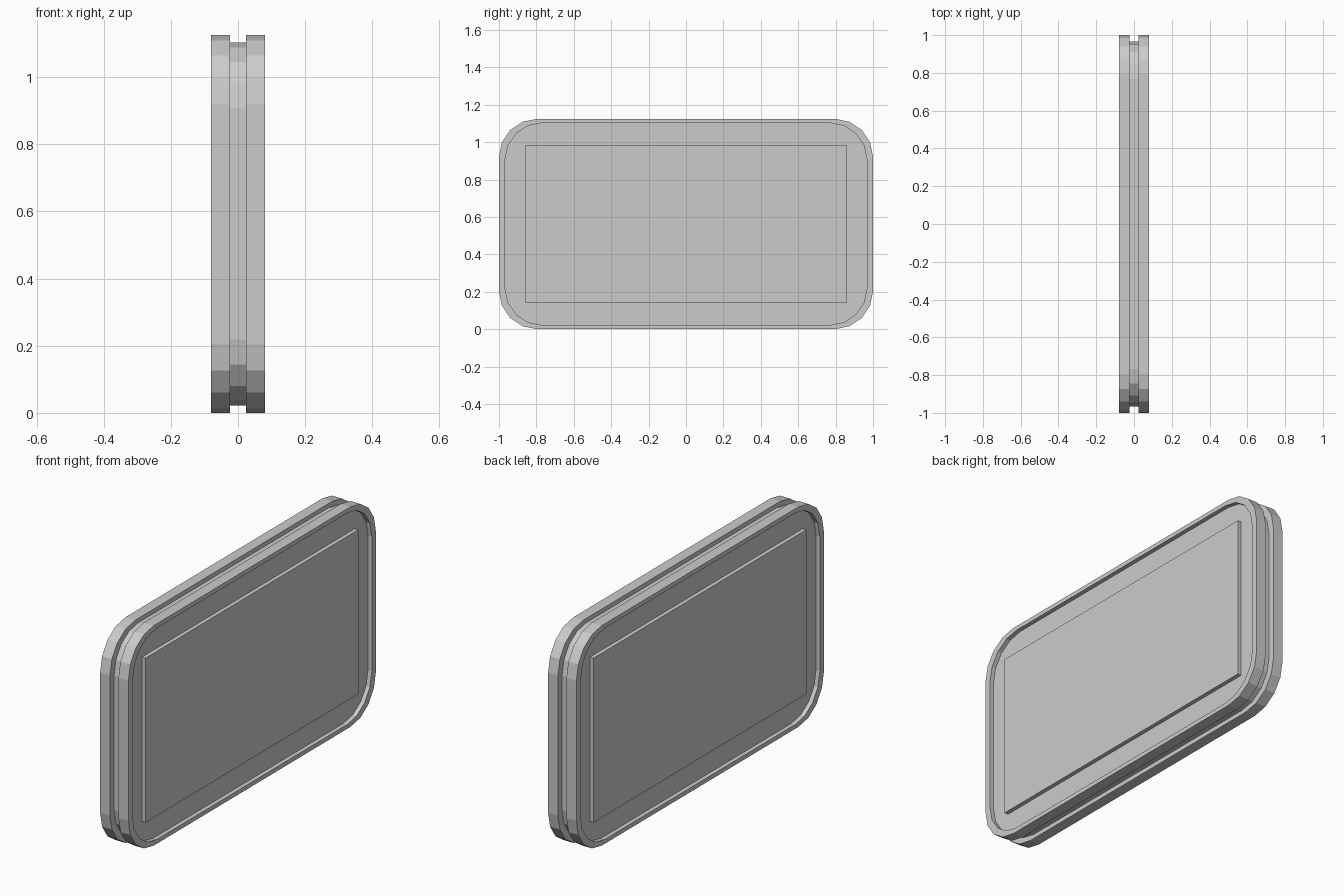
import bpy, bmesh, math

if "Cube" in bpy.data.objects:
    bpy.data.objects.remove(bpy.data.objects["Cube"])

H, R, SEG = 1.125, 0.205, 4        # height, corner radius, corner segments
IY, IZ = 0.967, 0.961              # inset scale of the groove and face recess
FACE, LIP, FLOOR = 0.08, 0.024, 0.058


def outline(x, sy, sz):
    """Rounded rectangle in the YZ plane, scaled about its centre."""
    pts = []
    for q, (cy, cz) in enumerate([(1, 1), (-1, 1), (-1, -1), (1, -1)]):
        for i in range(SEG + 1):
            a = math.pi / 2 * (q + i / SEG)
            y = cy * (1 - R) + R * math.cos(a)
            z = cz * (H / 2 - R) + R * math.sin(a)
            pts.append((x, y * sy, H / 2 + z * sz))
    return pts


def finish(name, bm):
    bmesh.ops.recalc_face_normals(bm, faces=bm.faces[:])
    me = bpy.data.meshes.new(name)
    bm.to_mesh(me)
    bm.free()
    ob = bpy.data.objects.new(name, me)
    bpy.context.collection.objects.link(ob)


# Body: two rimmed plates joined by a narrower core, lofted along x
half = [(FLOOR, IY, IZ), (FACE, IY, IZ), (FACE, 1, 1), (LIP, 1, 1), (LIP, IY, IZ)]
stations = half + [(-x, sy, sz) for x, sy, sz in reversed(half)]
bm = bmesh.new()
rings = [[bm.verts.new(p) for p in outline(*s)] for s in stations]
for a, b in zip(rings, rings[1:]):
    for i in range(len(a)):
        j = (i + 1) % len(a)
        bm.faces.new((a[i], a[j], b[j], b[i]))
bm.faces.new(rings[0])
bm.faces.new(rings[-1])
finish("grooved_body", bm)

# Raised rectangular panel on each face
for side, name in ((1, "right_panel"), (-1, "left_panel")):
    bm = bmesh.new()
    bmesh.ops.create_cube(bm, size=1)
    x0, x1 = FLOOR - 0.004, FACE - 0.001
    for v in bm.verts:
        v.co = (side * (x1 if v.co.x > 0 else x0), v.co.y * 1.72, H / 2 + v.co.z * 0.84)
    finish(name, bm)
